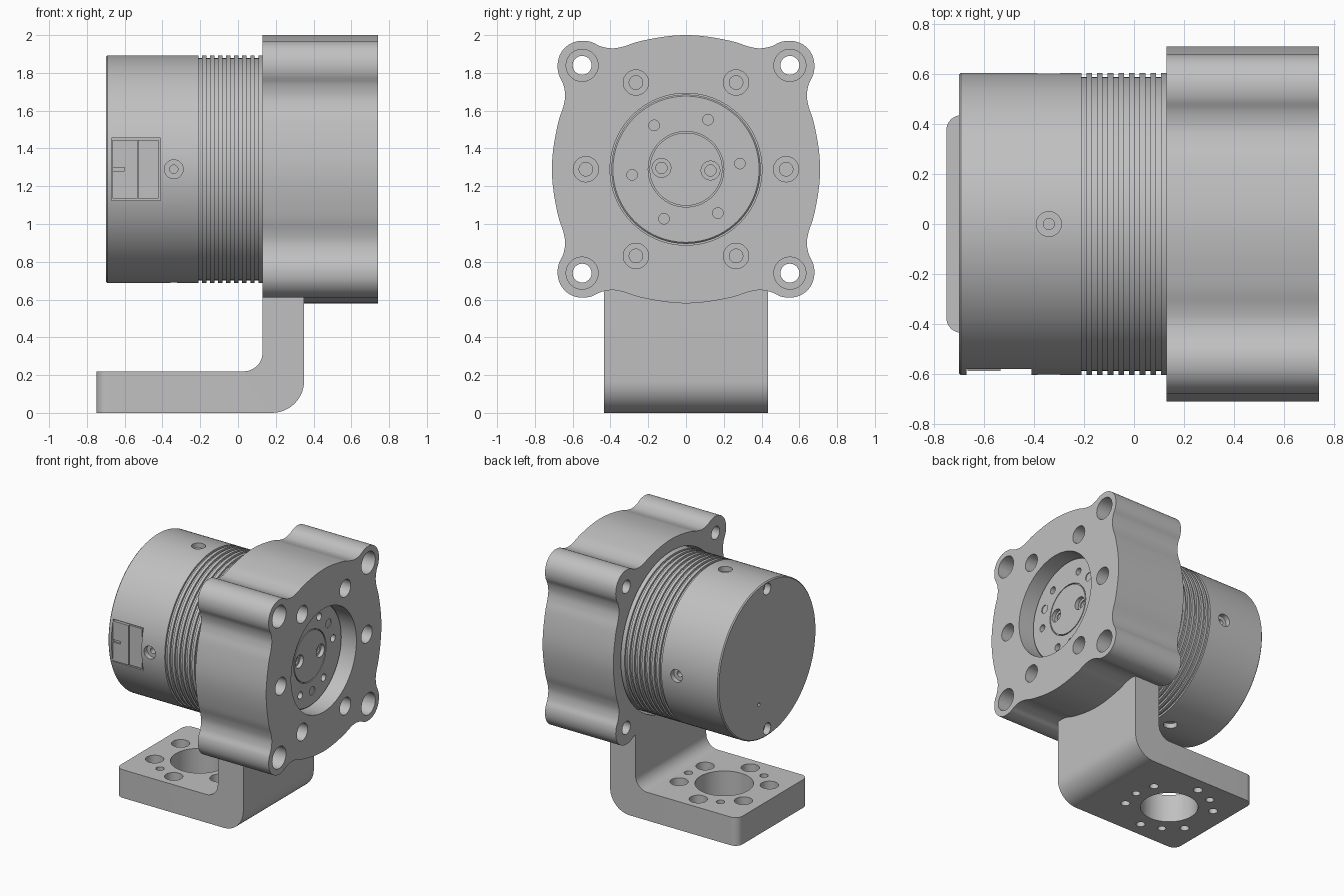
import bpy, bmesh, math
from mathutils import Vector, Matrix

cube = bpy.data.objects.get("Cube")
if cube:
    bpy.data.objects.remove(cube)

AXIS_Z = 1.29            # height of the motor axis
HALF = 0.435             # half width of the bracket
X, Y, Z = Vector((1, 0, 0)), Vector((0, 1, 0)), Vector((0, 0, 1))

metal = bpy.data.materials.new("grey metal")
metal.use_nodes = True
metal.diffuse_color = (0.53, 0.53, 0.53, 1)
metal.node_tree.nodes["Principled BSDF"].inputs["Base Color"].default_value = metal.diffuse_color


def lathe(bm, profile, direction, loc, n=48):
    """Closed turned solid: (radius, height) pairs along a direction."""
    rot = Vector(direction).to_track_quat('Z', 'Y')
    rings = []
    for r, h in profile:
        rings.append([bm.verts.new(Vector(loc) + rot @ Vector((
            r * math.cos(math.tau * i / n), r * math.sin(math.tau * i / n), h)))
            for i in range(n)])
    for a, b in zip(rings, rings[1:]):
        for i in range(n):
            j = (i + 1) % n
            bm.faces.new((a[i], a[j], b[j], b[i]))
    bm.faces.new(rings[0])
    bm.faces.new(rings[-1])


def hole(bm, direction, loc, steps, n=32):
    """Stepped drill: (radius, depth) pairs below the surface at loc."""
    profile, top = [], 0.03
    for r, depth in steps:
        profile += [(r, top), (r, -depth)]
        top = -depth
    lathe(bm, profile, direction, loc, n)


def prism(bm, points, offset):
    """Extrude a closed planar outline by an offset."""
    base = [bm.verts.new(p) for p in points]
    end = [bm.verts.new(p + offset) for p in points]
    bm.faces.new(base)
    bm.faces.new(end)
    for i in range(len(base)):
        j = (i + 1) % len(base)
        bm.faces.new((base[i], base[j], end[j], end[i]))


def box(bm, lo, hi):
    lo, hi = Vector(lo), Vector(hi)
    mat = Matrix.Translation((lo + hi) / 2) @ Matrix.Diagonal((*(hi - lo), 1))
    bmesh.ops.create_cube(bm, size=1, matrix=mat)


def make(name, bm):
    bmesh.ops.recalc_face_normals(bm, faces=bm.faces)
    mesh = bpy.data.meshes.new(name)
    bm.to_mesh(mesh)
    bm.free()
    obj = bpy.data.objects.new(name, mesh)
    bpy.context.collection.objects.link(obj)
    mesh.materials.append(metal)
    return obj


def boolean(obj, bm, operation='DIFFERENCE'):
    tool = make("cutter", bm)
    tool.hide_render = True
    mod = obj.modifiers.new("boolean", 'BOOLEAN')
    mod.object, mod.operation, mod.solver = tool, operation, 'EXACT'
    deps = bpy.context.evaluated_depsgraph_get()
    obj.data = bpy.data.meshes.new_from_object(obj.evaluated_get(deps))
    obj.modifiers.clear()
    bpy.data.objects.remove(tool)


def smooth(obj):
    bpy.ops.object.select_all(action='DESELECT')
    obj.select_set(True)
    bpy.context.view_layer.objects.active = obj
    bpy.ops.object.shade_smooth_by_angle(angle=math.radians(30))


def polar(radius, degrees):
    a = math.radians(degrees)
    return radius * math.cos(a), radius * math.sin(a)


def arc(cx, cz, r, start, end, n=12):
    return [(cx + p, cz + q) for p, q in
            (polar(r, start + (end - start) * i / n) for i in range(n + 1))]


def lobed_outline(x, sub=5):
    """Four-eared outline: one eighth mirrored, turned and splined."""
    eighth = [(.71, 0), (.701, .12), (.676, .25), (.65, .33), (.64, .39), (.65, .45),
              (.673, .50), (.68, .55), (.67, .60), (.642, .642)]
    quarter = eighth + [(b, a) for a, b in eighth[-2:0:-1]]
    pts = [Vector(p) for p in quarter]
    pts = [Matrix.Rotation(math.pi / 2 * k, 2) @ p for k in range(4) for p in pts]
    out, n = [], len(pts)
    for i in range(n):
        a, b, c, d = (pts[(i + k) % n] for k in (-1, 0, 1, 2))
        for s in range(sub):
            t = s / sub
            p = .5 * (2 * b + (c - a) * t + (2 * a - 5 * b + 4 * c - d) * t * t
                      + (3 * b - a - 3 * c + d) * t ** 3)
            out.append(Vector((x, p.x, AXIS_Z + p.y)))
    return out


def on_face(x, y, z):
    return Vector((x, y, AXIS_Z + z))


# Ear positions and screw circle shared by plate and housing
EARS = [(sy * .55, sz * .55) for sy in (-1, 1) for sz in (-1, 1)]

# Mounting bracket: angled foot joined to the lobed back plate
bm = bmesh.new()
side = [(-.75, 0)] + arc(.18, .17, .17, -90, 0) + [(.35, .66), (.13, .66)]
side += arc(.03, .32, .10, 0, -90) + [(-.75, .22)]
prism(bm, [Vector((x, -HALF, z)) for x, z in side], Y * 2 * HALF)
corners = [e for e in bm.edges if all(v.co.x < -.74 for v in e.verts)
           and abs(e.verts[0].co.z - e.verts[1].co.z) > .1]
bmesh.ops.bevel(bm, geom=corners, offset=.06, segments=8, profile=.5, affect='EDGES')
bracket = make("mounting_bracket", bm)
bm = bmesh.new()
prism(bm, lobed_outline(.13), X * .22)
boolean(bracket, bm, 'UNION')

bm = bmesh.new()
lathe(bm, [(.617, .10), (.617, .40)], X, on_face(0, 0, 0), 96)
for y, z in EARS:
    hole(bm, -X, on_face(.13, y, z), [(.05, .3)])
foot = Vector((-.33, 0, .22))
hole(bm, Z, foot, [(.207, .3)], 64)
for k in range(6):
    hole(bm, Z, foot + Vector((*polar(.32, 30 + 60 * k), 0)), [(.065, .12), (.033, .3)])
for k in range(3):
    hole(bm, Z, foot + Vector((*polar(.31, 120 * k), 0)), [(.03, .3)])
boolean(bracket, bm)

# Front housing with recess, ear holes and counterbored screws
bm = bmesh.new()
prism(bm, lobed_outline(.35), X * .39)
housing = make("front_housing", bm)
bm = bmesh.new()
hole(bm, X, on_face(.74, 0, 0), [(.402, .16)], 96)
for y, z in EARS:
    hole(bm, X, on_face(.74, y, z), [(.085, .28), (.05, .5)])
for k in range(6):
    hole(bm, X, on_face(.74, *polar(.53, 60 * k)), [(.067, .25), (.036, .31)])
boolean(housing, bm)

# Output disc with hub groove, threaded holes and dowels
bm = bmesh.new()
lathe(bm, [(.395, .5), (.395, .612), (.387, .62), (.2, .62), (.2, .605), (.193, .605),
           (.193, .62)], X, on_face(0, 0, 0), 96)
disc = make("output_disc", bm)
bm = bmesh.new()
for k in range(6):
    hole(bm, X, on_face(.62, *polar(.287, 6 + 60 * k)), [(.028, .06)], 24)
for k in range(3):
    hole(bm, X, on_face(.62, *polar(.285, 36 + 120 * k)), [(.033, .006)], 24)
for k in range(2):
    hole(bm, X, on_face(.62, *polar(.13, -3 + 180 * k)), [(.05, .03), (.03, .07)], 24)
boolean(disc, bm)

# Motor body: end cap, smooth barrel and cooling grooves
bm = bmesh.new()
R, groove_r, pitch = .603, .588, .0425
profile = [(R - .008, -.70), (R, -.692)]
for k in range(8):
    x = -.21 + k * pitch
    profile += [(R, x), (groove_r, x), (groove_r, x + .02), (R, x + .02)]
profile += [(R, .20)]
lathe(bm, profile, X, on_face(0, 0, 0), 128)
body = make("motor_body", bm)
bm = bmesh.new()
for d in (Y, -Y, Z, -Z):
    hole(bm, d, on_face(-.34, 0, 0) + d * R, [(.05, .04), (.022, .08)])
for z in (-.545, .545):
    hole(bm, -X, on_face(-.70, 0, z), [(.045, .05)])
hole(bm, -X, on_face(-.70, .1, -.32), [(.014, .04)], 16)
box(bm, (-.67, -.7, AXIS_Z - .165), (-.41, -.565, AXIS_Z + .165))
boolean(body, bm)

# Cable connector seated in the side pocket, with a slotted cover
bm = bmesh.new()
box(bm, (-.53, -.58, AXIS_Z - .155), (-.42, -.55, AXIS_Z + .155))
connector = make("connector_base", bm)
bm = bmesh.new()
box(bm, (-.665, -.588, AXIS_Z - .155), (-.533, -.55, AXIS_Z + .155))
cover = make("connector_cover", bm)
bm = bmesh.new()
box(bm, (-.68, -.6, AXIS_Z - .01), (-.6, -.575, AXIS_Z + .01))
boolean(cover, bm)

for part in (bracket, housing, disc, body, connector, cover):
    smooth(part)
